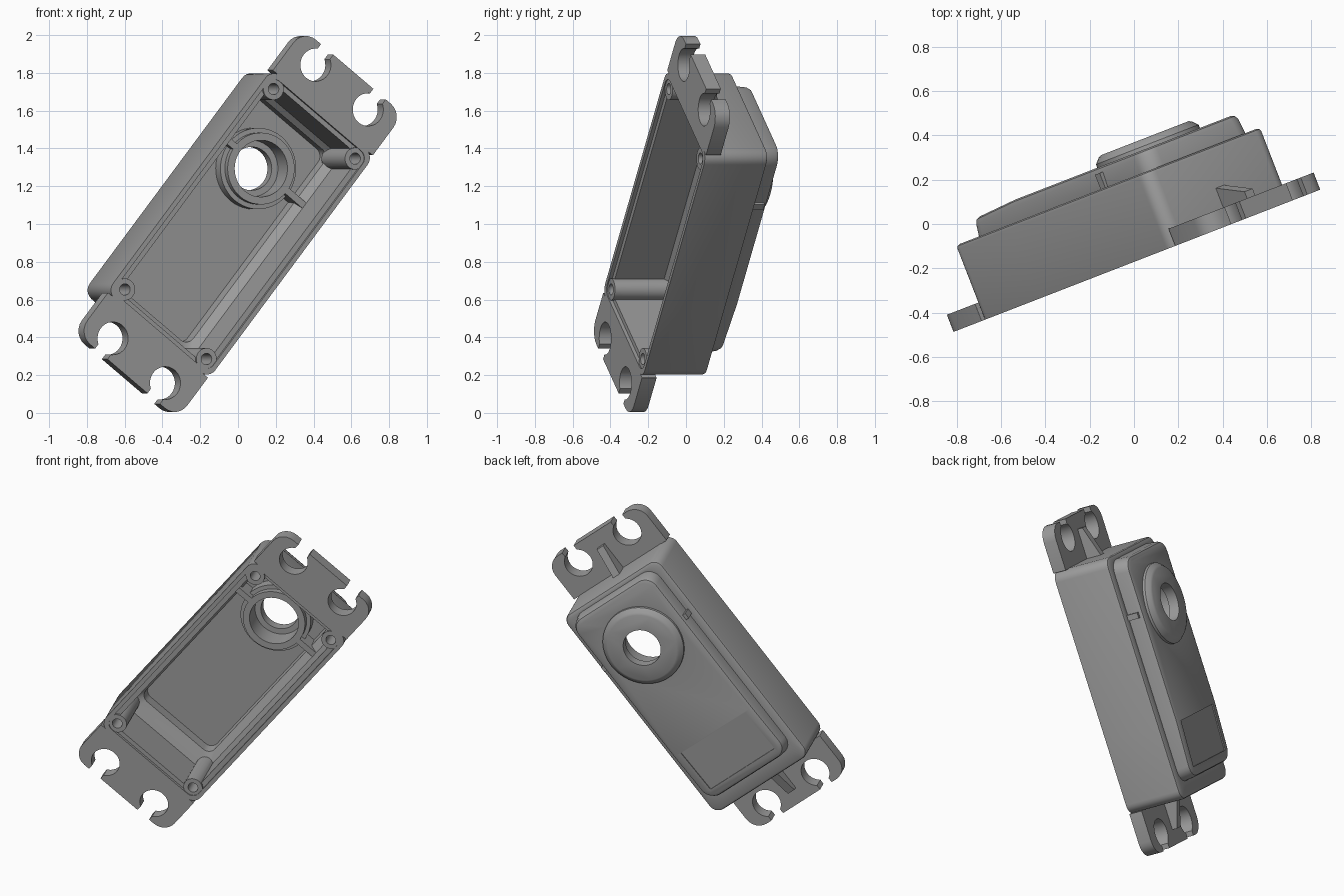
import bpy, bmesh
from math import sin, cos, pi, radians
from mathutils import Matrix, Vector

if "Cube" in bpy.data.objects:
    bpy.data.objects.remove(bpy.data.objects["Cube"])

# Local frame: X = long axis, Y = width, Z = depth from open face to lid
A, B = radians(21.2), radians(38.5)
h = Vector((cos(A), sin(A), 0))
up = Vector((0, 0, 1))
lu, lv = h * sin(B) + up * cos(B), h * cos(B) - up * sin(B)
lw = lu.cross(lv)
FRAME = Matrix.Translation((0.013, -0.166, 1.0)) @ Matrix((lu, lv, lw)).transposed().to_4x4()

grey = bpy.data.materials.new("grey_plastic")
grey.diffuse_color = (0.33, 0.33, 0.33, 1)
grey.use_nodes = True
grey.node_tree.nodes["Principled BSDF"].inputs["Base Color"].default_value = grey.diffuse_color


def make(name, bm):
    bmesh.ops.recalc_face_normals(bm, faces=bm.faces)
    me = bpy.data.meshes.new(name)
    bm.to_mesh(me)
    bm.free()
    me.materials.append(grey)
    ob = bpy.data.objects.new(name, me)
    bpy.context.collection.objects.link(ob)
    return ob


def rounded(u0, u1, v, r_in, r_out=None, n=6):
    """Rounded rectangle; r_in rounds the u0 corners, r_out the u1 corners."""
    r_out = r_in if r_out is None else r_out
    pts = []
    for su, sv, start in ((1, 1, 0), (-1, 1, 90), (-1, -1, 180), (1, -1, 270)):
        r = r_out if su > 0 else r_in
        cu = (u1 - r) if su > 0 else (u0 + r)
        for i in range(n + 1):
            t = radians(start + 90 * i / n)
            pts.append((cu + r * cos(t), sv * (v - r) + r * sin(t)))
    return pts


def circle(u, v, r, n=48):
    return [(u + r * cos(2 * pi * i / n), v + r * sin(2 * pi * i / n)) for i in range(n)]


def loft(layers):
    """Closed solid through (w, outline) layers with equal point counts."""
    bm = bmesh.new()
    rings = [[bm.verts.new((u, v, w)) for u, v in pts] for w, pts in layers]
    n = len(rings[0])
    for a, b in zip(rings, rings[1:]):
        for i in range(n):
            j = (i + 1) % n
            bm.faces.new((a[i], a[j], b[j], b[i]))
    bm.faces.new(rings[0][::-1])
    bm.faces.new(rings[-1])
    return bm


def prism(pts, w0, w1):
    return loft([(w0, pts), (w1, pts)])


def box(u0, u1, v0, v1, w0, w1):
    return prism([(u0, v0), (u1, v0), (u1, v1), (u0, v1)], w0, w1)


def boolean(target, bm, op):
    tool = make("cutter", bm)
    m = target.modifiers.new("bool", 'BOOLEAN')
    m.object, m.operation, m.solver = tool, op, 'EXACT'
    dg = bpy.context.evaluated_depsgraph_get()
    me = bpy.data.meshes.new_from_object(target.evaluated_get(dg))
    target.modifiers.clear()
    target.data = me
    bpy.data.objects.remove(tool)


# Outer shell with the stepped lid, whose low end slopes away
bm = loft([
    (0, rounded(-.755, .755, .37, .06)),
    (.342, rounded(-.755, .755, .37, .06)),
    (.354, rounded(-.75, .75, .365, .055)),
    (.36, rounded(-.738, .738, .353, .05)),
    (.36, rounded(-.66, .725, .315, .08)),
    (.43, rounded(-.653, .72, .31, .08)),
    (.449, rounded(-.645, .712, .302, .075)),
    (.456, rounded(-.628, .695, .285, .06)),
])
bmesh.ops.bisect_plane(bm, geom=bm.verts[:] + bm.edges[:] + bm.faces[:],
                       plane_co=(-.3, 0, 0), plane_no=(1, 0, 0))
for v in bm.verts:
    if v.co.z > .42 and v.co.x < -.3:
        v.co.z += .045 * (v.co.x + .3)
case = make("case_body", bm)

# Shallow label recess in the sloped end
bm = box(-.59, -.305, -.25, .25, 0, .1)
for v in bm.verts:
    v.co.z += .449 + .045 * (v.co.x + .3)
boolean(case, bm, 'DIFFERENCE')

# Open cavity with a stepped lip and a narrower floor under the lid
boolean(case, loft([(-.02, rounded(-.73, .73, .345, .05)), (.02, rounded(-.73, .73, .345, .05)),
                    (.02, rounded(-.705, .705, .315, .05)), (.30, rounded(-.705, .705, .315, .05)),
                    (.335, rounded(-.61, .68, .27, .05)), (.41, rounded(-.61, .68, .265, .05))]),
        'DIFFERENCE')

# Corner screw bosses, drilled after joining
corners = [(u, v) for u in (-.678, .678) for v in (-.296, .296)]
for u, v in corners:
    boolean(case, prism(circle(u, v, .058, 24), .006, .35), 'UNION')
for u, v in corners:
    boolean(case, prism(circle(u, v, .03, 24), -.02, .25), 'DIFFERENCE')

# Shaft bearing: inner tube, side ribs, outer collar, stepped bore
SU = .375
for s in (-1, 1):
    boolean(case, box(SU - .018, SU + .018, min(s * .15, s * .33), max(s * .15, s * .33), .30, .43), 'UNION')
boolean(case, loft([(.30, circle(SU, 0, .19)), (.34, circle(SU, 0, .19)),
                    (.341, circle(SU, 0, .215)), (.43, circle(SU, 0, .215))]), 'UNION')
boolean(case, loft([(.43, circle(SU, 0, .25)), (.472, circle(SU, 0, .248)),
                    (.496, circle(SU, 0, .226)), (.503, circle(SU, 0, .212))]), 'UNION')
boolean(case, prism(circle(SU, 0, .15), .2, .44), 'DIFFERENCE')
boolean(case, prism(circle(SU, 0, .115), .2, .6), 'DIFFERENCE')

# Mounting tabs with open keyhole slots and a gusset behind
tabs = []
for name, s in (("upper", 1), ("lower", -1)):
    tab = make(name + "_mounting_tab", prism(rounded(.752, 1.03, .362, .002, .09), 0, .083))
    for v in (-.19, .19):
        boolean(tab, prism(circle(.925, v, .087, 32), -.05, .2), 'DIFFERENCE')
        boolean(tab, box(.93, 1.1, v - .045, v + .045, -.05, .2), 'DIFFERENCE')
    bm = box(.745, .94, -.025, .025, .07, .18)
    for v in bm.verts:
        if v.co.z > .1 and v.co.x > .8:
            v.co.z = .115
    rib = make(name + "_tab_gusset", bm)
    for ob in (tab, rib):
        ob.data.transform(Matrix.Rotation(0 if s > 0 else pi, 4, 'Z'))
        tabs.append(ob)

# Pose everything and smooth the rounded faces
for ob in [case] + tabs:
    ob.data.transform(FRAME)
    ob.data.update()
    bpy.ops.object.select_all(action='DESELECT')
    ob.select_set(True)
    bpy.context.view_layer.objects.active = ob
    bpy.ops.object.shade_smooth_by_angle(angle=radians(30))
